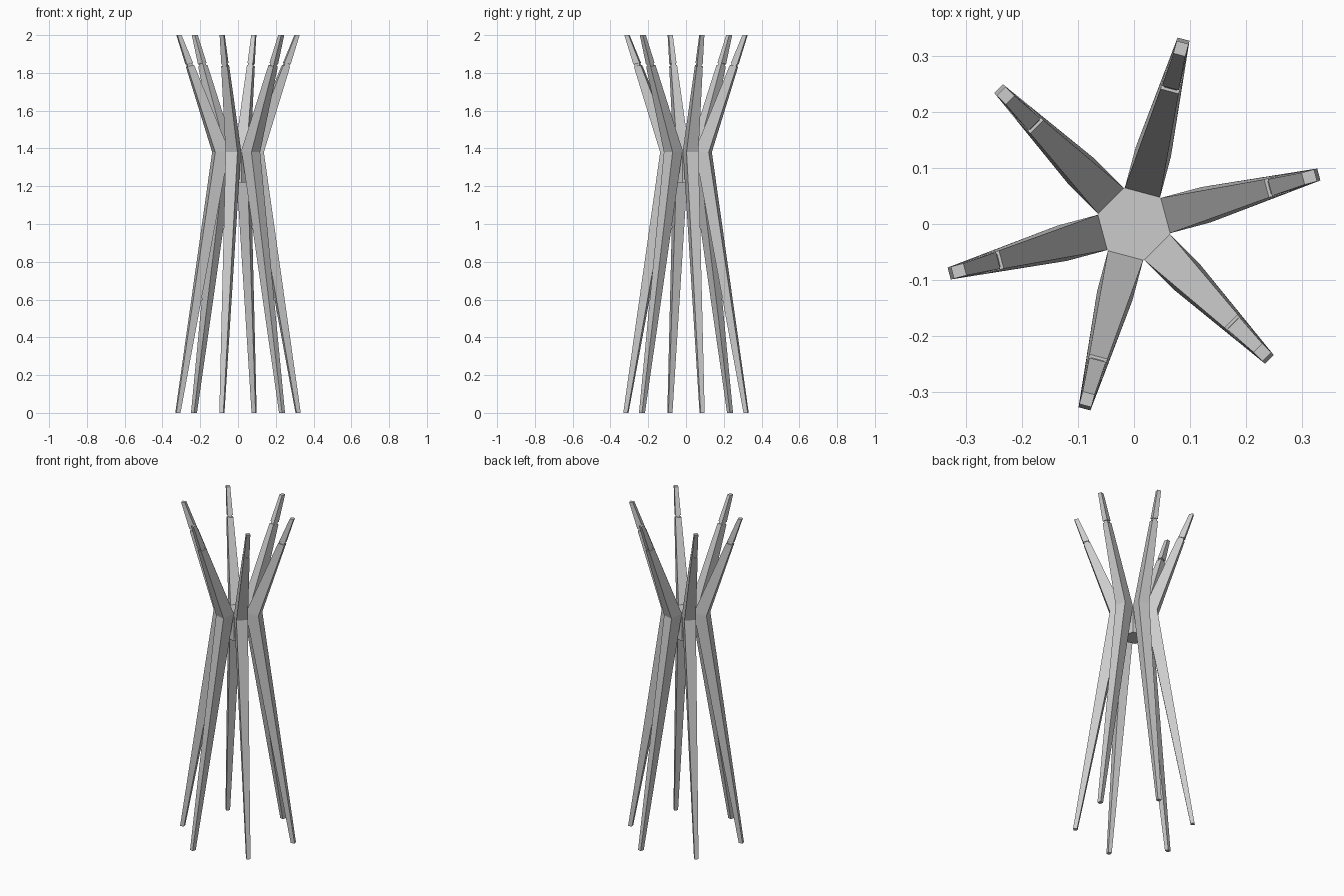
import bpy, bmesh, math
from mathutils import Matrix

if "Cube" in bpy.data.objects:
    bpy.data.objects.remove(bpy.data.objects["Cube"])

grey = bpy.data.materials.new("light grey")
grey.diffuse_color = (0.6, 0.6, 0.6, 1)
grey.use_nodes = True
grey.node_tree.nodes["Principled BSDF"].inputs["Base Color"].default_value = grey.diffuse_color


def finish(name, bm, angle=0.0):
    bmesh.ops.transform(bm, matrix=Matrix.Rotation(angle, 4, 'Z'), verts=bm.verts)
    bmesh.ops.recalc_face_normals(bm, faces=bm.faces)
    mesh = bpy.data.meshes.new(name)
    bm.to_mesh(mesh)
    bm.free()
    mesh.materials.append(grey)
    obj = bpy.data.objects.new(name, mesh)
    bpy.context.collection.objects.link(obj)


def loft(name, sections, angle):
    """Bar through four-sided sections: (inner r, inner z, outer r, outer z, half width)."""
    bm = bmesh.new()
    rings = []
    for ri, zi, ro, zo, h in sections:
        rings.append([bm.verts.new(c) for c in
                      ((ri, -h, zi), (ro, -h, zo), (ro, h, zo), (ri, h, zi))])
    for a, b in zip(rings, rings[1:]):
        for i in range(4):
            j = (i + 1) % 4
            bm.faces.new((a[i], a[j], b[j], b[i]))
    bm.faces.new(rings[0][::-1])
    bm.faces.new(rings[-1])
    finish(name, bm, angle)


BEND = (0.058, 1.39, 0.133, 1.38, 0.0325)
TOP = (0.312, 2.0, 0.335, 2.0, 0.011)


def arm_section(t, inset=0.0):
    """Section of the upper arm at fraction t, cut square to the arm."""
    ri, zi, ro, zo, h = [a + (b - a) * t for a, b in zip(BEND, TOP)]
    return (ri + inset, zi + 0.003, ro - inset, zo - 0.003, h - inset)


# Six bent legs, each with a necked tip, spread around the hub
for k in range(6):
    loft(f"bent_leg_{k + 1}", [
        (0.318, 0.0, 0.341, 0.0, 0.011),
        BEND,
        arm_section(0.735),
        arm_section(0.735, 0.005),
        arm_section(0.755, 0.005),
        arm_section(0.755, 0.001),
        TOP], math.radians(15 + 60 * k))

# Six-sided hub joining the legs
bm = bmesh.new()
bmesh.ops.create_cone(bm, cap_ends=True, segments=6, radius1=0.067, radius2=0.067,
                      depth=0.17, matrix=Matrix.Translation((0, 0, 1.305)))
corner = bm.verts[:][0].co
finish("hub", bm, math.radians(45) - math.atan2(corner.y, corner.x))
